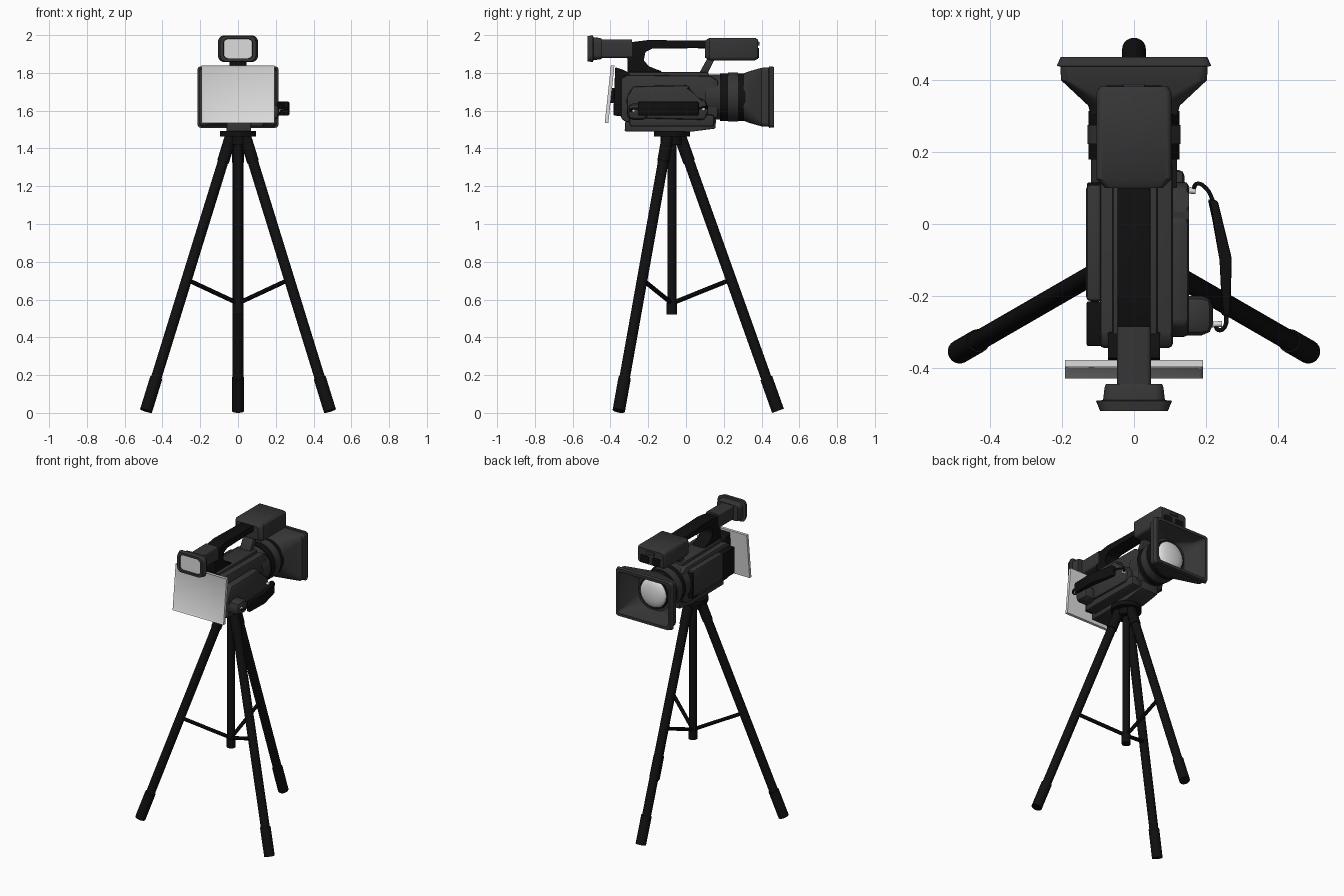
import bpy, bmesh, math
from mathutils import Vector

cube = bpy.data.objects.get("Cube")
if cube:
    bpy.data.objects.remove(cube, do_unlink=True)


def material(name, value):
    m = bpy.data.materials.new(name)
    m.use_nodes = True
    colour = (value, value, value, 1)
    m.diffuse_color = colour
    m.node_tree.nodes["Principled BSDF"].inputs["Base Color"].default_value = colour
    return m


GREY = material("dark grey", 0.036)
BLACK = material("black", 0.005)
LIGHT = material("light grey", 0.72)
made = []


def finish(name, bm, mat, bevel=0, segments=2):
    if bevel:
        bmesh.ops.bevel(bm, geom=bm.edges[:], offset=bevel, segments=segments,
                        affect='EDGES', profile=0.5, clamp_overlap=True)
    bmesh.ops.recalc_face_normals(bm, faces=bm.faces[:])
    mesh = bpy.data.meshes.new(name)
    bm.to_mesh(mesh)
    bm.free()
    mesh.materials.append(mat)
    ob = bpy.data.objects.new(name, mesh)
    bpy.context.collection.objects.link(ob)
    made.append(ob)
    return ob


def skin(bm, rings):
    """Bridge a list of equal point rings and cap both ends."""
    loops = [[bm.verts.new(p) for p in ring] for ring in rings]
    for a, b in zip(loops, loops[1:]):
        for i in range(len(a)):
            j = (i + 1) % len(a)
            bm.faces.new((a[i], a[j], b[j], b[i]))
    bm.faces.new(loops[0])
    bm.faces.new(loops[-1])


def prism(name, pts, axis, lo, hi, mat, bevel=0):
    """Extrude a profile: (y, z) along x, or (x, y) along z."""
    bm = bmesh.new()
    place = (lambda p, d: (d, *p)) if axis == 'x' else (lambda p, d: (*p, d))
    skin(bm, [[place(p, d) for p in pts] for d in (lo, hi)])
    return finish(name, bm, mat, bevel)


def box(name, x, y, z, mat, bevel=0):
    pts = [(y[0], z[0]), (y[1], z[0]), (y[1], z[1]), (y[0], z[1])]
    return prism(name, pts, 'x', x[0], x[1], mat, bevel)


def loft(name, sections, cx, cz, mat, steps=8):
    """Rounded rectangles (y, half width, half height, corner) along y."""
    bm = bmesh.new()
    rings = []
    for y, w, h, r in sections:
        ring = []
        for q, (sx, sz) in enumerate([(1, 1), (-1, 1), (-1, -1), (1, -1)]):
            for k in range(steps + 1):
                a = (q + k / (steps + 0.01)) * math.pi / 2
                ring.append((cx + sx * (w - r) + r * math.cos(a), y,
                             cz + sz * (h - r) + r * math.sin(a)))
        rings.append(ring)
    skin(bm, rings)
    return finish(name, bm, mat)


def rod(name, p, q, r, mat=BLACK, sides=20):
    p, q = Vector(p), Vector(q)
    bm = bmesh.new()
    bmesh.ops.create_cone(bm, cap_ends=True, segments=sides, radius1=r, radius2=r,
                          depth=(q - p).length)
    turn = (q - p).to_track_quat('Z', 'Y').to_matrix().to_4x4()
    bm.transform(turn)
    bmesh.ops.translate(bm, verts=bm.verts, vec=(p + q) / 2)
    return finish(name, bm, mat)


def cord(name, pts, r, mat):
    curve = bpy.data.curves.new(name, 'CURVE')
    curve.dimensions = '3D'
    curve.bevel_depth = r
    curve.bevel_resolution = 2
    curve.resolution_u = 6
    s = curve.splines.new('BEZIER')
    s.bezier_points.add(len(pts) - 1)
    for b, p in zip(s.bezier_points, pts):
        b.co = p
        b.handle_left_type = b.handle_right_type = 'AUTO'
    curve.materials.append(mat)
    bpy.context.collection.objects.link(bpy.data.objects.new(name, curve))


# Tripod: three legs around a centre column
CY = -0.075
for name, deg in (("back", 90), ("front_right", 210), ("front_left", 330)):
    d = Vector((math.cos(math.radians(deg)), math.sin(math.radians(deg)), 0))
    hub = Vector((0, CY, 0))
    top = hub + d * 0.045 + Vector((0, 0, 1.46))
    foot = hub + d * 0.562 + Vector((0, 0, 0.011))
    rod(name + "_leg", top, foot, 0.028)
    rod(name + "_leg_sleeve", top, top.lerp(foot, 0.09), 0.032)
    rod(name + "_foot", top.lerp(foot, 0.88), foot, 0.033)
    rod(name + "_brace", hub + Vector((0, 0, 0.58)), top.lerp(foot, 0.52), 0.012, sides=10)
rod("centre_column", (0, CY, 0.55), (0, CY, 1.47), 0.024)
rod("column_end", (0, CY, 0.52), (0, CY, 0.585), 0.028)
rod("tripod_plate", (0, CY, 1.462), (0, CY, 1.492), 0.095, sides=32)
rod("tripod_hub", (0, CY, 1.42), (0, CY, 1.47), 0.06)

# Camera body
prism("base", [(-0.325, 1.49), (0.02, 1.488), (0.155, 1.505), (0.16, 1.56), (-0.32, 1.56)],
      'x', -0.06, 0.07, GREY, 0.006)
prism("body", [(-0.345, 1.56), (-0.32, 1.54), (0.13, 1.54), (0.17, 1.57), (0.17, 1.76),
               (0.13, 1.785), (-0.31, 1.79), (-0.345, 1.77)], 'x', -0.095, 0.108, GREY, 0.012)
box("top_rail", (-0.06, 0.065), (-0.31, 0.12), (1.77, 1.805), GREY, 0.008)
box("side_screen_flap", (-0.133, -0.085), (-0.215, 0.11), (1.585, 1.765), GREY, 0.012)
box("flap_hinge_block", (-0.132, -0.085), (-0.34, -0.215), (1.58, 1.76), BLACK, 0.006)
box("flap_front_edge", (-0.131, -0.09), (0.06, 0.115), (1.575, 1.75), BLACK, 0.004)
prism("battery", [(-0.385, 1.575), (-0.30, 1.565), (-0.30, 1.80), (-0.33, 1.815),
                  (-0.375, 1.83)], 'x', -0.073, 0.073, BLACK, 0.006)

# Hand grip with its strap
prism("grip", [(-0.31, 1.56), (0.10, 1.55), (0.12, 1.60), (0.10, 1.66), (0.035, 1.675),
               (0.015, 1.735), (-0.28, 1.73), (-0.315, 1.67)], 'x', 0.09, 0.153, GREY, 0.015)
box("grip_heel", (0.10, 0.22), (-0.31, -0.20), (1.55, 1.64), GREY, 0.032)
box("grip_base", (0.06, 0.14), (-0.30, 0.15), (1.515, 1.58), GREY, 0.015)
prism("strap", [(0.205, 0.07), (0.245, -0.10), (0.243, -0.255), (0.268, -0.255),
                (0.272, -0.095), (0.233, 0.065)], 'z', 1.575, 1.648, BLACK, 0.007)
cord("front_strap_cord", [(0.165, 0.095, 1.61), (0.175, 0.112, 1.62), (0.20, 0.10, 1.62),
                          (0.222, 0.06, 1.61)], 0.006, BLACK)
cord("back_strap_cord", [(0.225, -0.275, 1.60), (0.235, -0.295, 1.60), (0.253, -0.285, 1.61),
                         (0.255, -0.24, 1.61)], 0.006, BLACK)
rod("front_strap_pin", (0.14, 0.095, 1.61), (0.172, 0.092, 1.61), 0.009, LIGHT, 12)
rod("back_strap_pin", (0.21, -0.28, 1.60), (0.245, -0.278, 1.60), 0.008, LIGHT, 12)

# Lens barrel: round rings of alternating colour
LZ = 1.672
for name, y0, y1, r, mat in (("lens_mount", 0.10, 0.19, 0.12, GREY),
                             ("rear_lens_ring", 0.18, 0.222, 0.126, BLACK),
                             ("focus_ring", 0.222, 0.275, 0.130, GREY),
                             ("front_lens_ring", 0.275, 0.315, 0.126, BLACK)):
    loft(name, [(y0, r, r, r), (y1, r, r, r)], 0, LZ, mat, 10)

# Hollow rectangular hood and domed glass
loft("lens_hood", [(0.305, 0.12, 0.125, 0.10), (0.33, 0.128, 0.135, 0.08),
                   (0.40, 0.203, 0.155, 0.025), (0.438, 0.205, 0.157, 0.02),
                   (0.440, 0.215, 0.163, 0.02), (0.465, 0.204, 0.16, 0.02),
                   (0.465, 0.188, 0.142, 0.015), (0.40, 0.165, 0.13, 0.03),
                   (0.345, 0.115, 0.115, 0.09)], 0, LZ, GREY)
loft("glass_surround", [(0.335, 0.112, 0.112, 0.112), (0.35, 0.108, 0.108, 0.108)],
     0, LZ, BLACK, 10)
dome = [(0.35 + 0.03 * math.sin(a), 0.097 * math.cos(a)) for a in
        (math.radians(d) for d in range(0, 90, 14))]
loft("lens_glass", [(y, r, r, r) for y, r in dome], 0, LZ, LIGHT, 10)

# Carry handle and microphone housing
prism("handle", [(-0.31, 1.79), (-0.312, 1.96), (-0.20, 1.974), (0.12, 1.97), (0.12, 1.93),
                 (-0.18, 1.934), (-0.22, 1.915), (-0.23, 1.865), (-0.20, 1.83),
                 (-0.13, 1.81), (-0.13, 1.79)], 'x', -0.046, 0.046, BLACK, 0.006)
prism("handle_front_strut", [(0.065, 1.79), (0.11, 1.79), (0.155, 1.88), (0.115, 1.88)],
      'x', -0.04, 0.04, GREY, 0.004)
loft("microphone_housing", [(0.10, 0.08, 0.045, 0.015), (0.125, 0.105, 0.06, 0.02),
                            (0.365, 0.105, 0.06, 0.02), (0.382, 0.095, 0.05, 0.02)],
     0, 1.926, GREY, 4)
for x in (-0.045, 0.045):
    loft("microphone_opening", [(0.378, 0.032, 0.026, 0.01), (0.386, 0.032, 0.026, 0.01)],
         x, 1.905, BLACK, 4)
box("housing_latch", (-0.03, 0.03), (0.375, 0.39), (1.945, 1.965), GREY, 0.003)

# Viewfinder with a recessed eyecup
VZ = 1.928
loft("viewfinder", [(-0.46, 0.047, 0.048, 0.012), (-0.285, 0.047, 0.048, 0.012)],
     0, VZ, GREY, 4)
loft("eyecup", [(-0.445, 0.078, 0.052, 0.02), (-0.455, 0.082, 0.057, 0.025),
                (-0.49, 0.086, 0.06, 0.03), (-0.492, 0.106, 0.071, 0.035),
                (-0.521, 0.094, 0.067, 0.03), (-0.521, 0.078, 0.053, 0.025),
                (-0.505, 0.074, 0.05, 0.022)], 0, VZ, GREY, 6)
loft("viewfinder_window", [(-0.511, 0.075, 0.051, 0.022), (-0.504, 0.075, 0.051, 0.022)],
     0, VZ, LIGHT, 6)

# Tilted rear screen with a shallow rim
bm = bmesh.new()
slab = [(-0.43, 1.535), (-0.411, 1.535), (-0.379, 1.838), (-0.398, 1.838)]
skin(bm, [[(x, *p) for p in slab] for x in (-0.192, 0.192)])
bmesh.ops.recalc_face_normals(bm, faces=bm.faces[:])
face = min(bm.faces, key=lambda f: f.normal.y)
bmesh.ops.inset_region(bm, faces=[face], thickness=0.015, depth=-0.005)
finish("rear_screen", bm, LIGHT)
box("screen_arm", (-0.04, 0.04), (-0.405, -0.36), (1.64, 1.72), BLACK)

# Smooth rounded parts while keeping hard edges
bpy.ops.object.select_all(action='DESELECT')
for ob in made:
    ob.select_set(True)
bpy.context.view_layer.objects.active = made[0]
bpy.ops.object.shade_smooth_by_angle(angle=math.radians(35))
